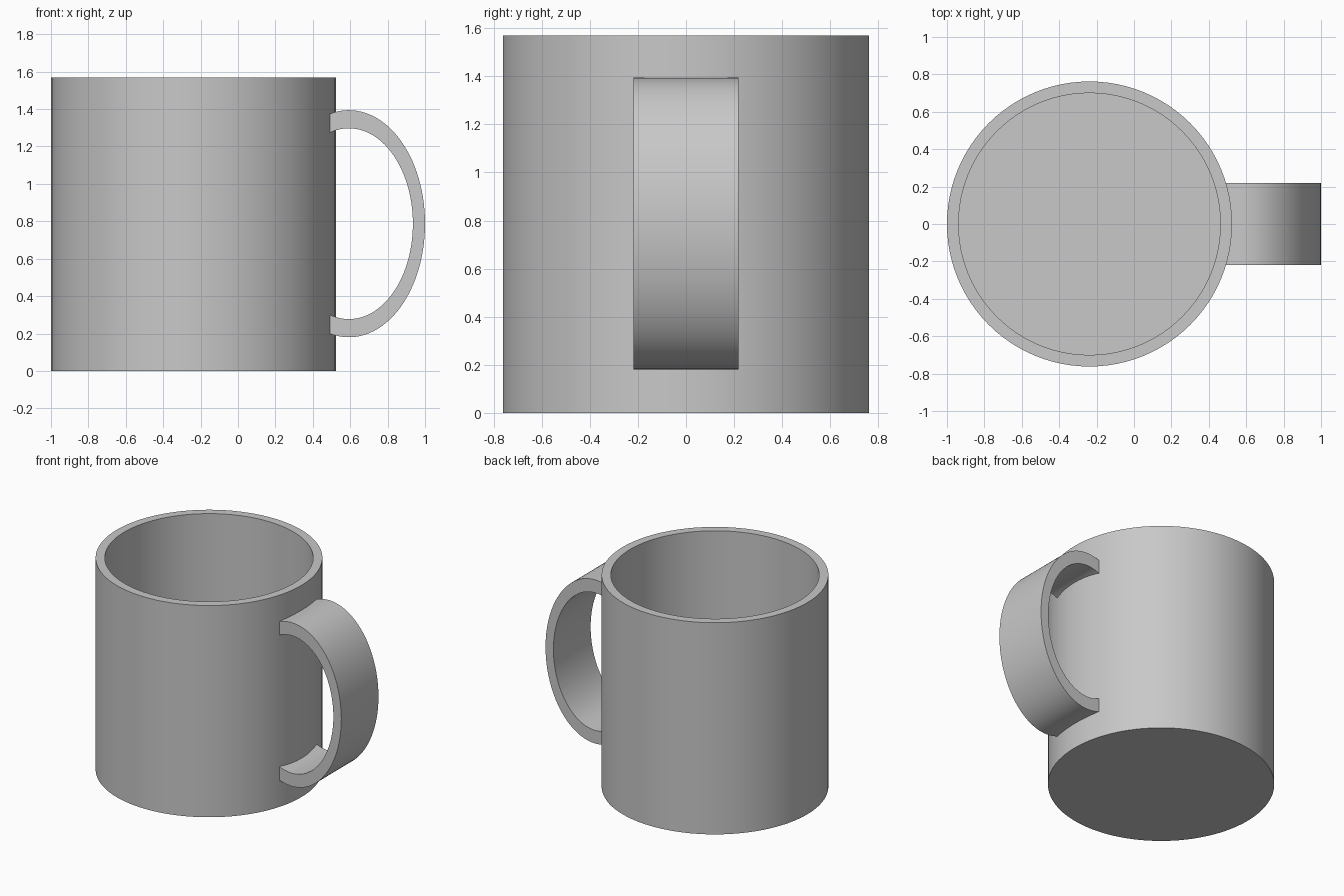
import bpy, bmesh
from math import acos, cos, sin, pi, radians

if "Cube" in bpy.data.objects:
    bpy.data.objects.remove(bpy.data.objects["Cube"], do_unlink=True)

SEGMENTS = 96
BODY_X, RADIUS, INNER, HEIGHT, FLOOR = -0.238, 0.762, 0.70, 1.57, 0.065

grey = bpy.data.materials.new("grey_ceramic")
grey.use_nodes = True
colour = (0.58, 0.58, 0.58, 1)
grey.diffuse_color = colour
grey.node_tree.nodes["Principled BSDF"].inputs["Base Color"].default_value = colour


def finish(name, bm):
    """Turn the bmesh into a smooth-shaded object with sharp rims."""
    bmesh.ops.recalc_face_normals(bm, faces=bm.faces)
    mesh = bpy.data.meshes.new(name)
    bm.to_mesh(mesh)
    bm.free()
    mesh.materials.append(grey)
    obj = bpy.data.objects.new(name, mesh)
    bpy.context.collection.objects.link(obj)
    bpy.ops.object.select_all(action="DESELECT")
    obj.select_set(True)
    bpy.context.view_layer.objects.active = obj
    bpy.ops.object.shade_smooth_by_angle(angle=radians(30))
    return obj


# Cup body: outer wall, rim, inner wall and floor as stacked rings
bm = bmesh.new()
rings = []
for r, z in [(RADIUS, 0), (RADIUS, HEIGHT), (INNER, HEIGHT), (INNER, FLOOR)]:
    angles = [2 * pi * i / SEGMENTS for i in range(SEGMENTS)]
    rings.append([bm.verts.new((r * cos(a), r * sin(a), z)) for a in angles])
for low, high in zip(rings, rings[1:]):
    for i in range(SEGMENTS):
        j = (i + 1) % SEGMENTS
        bm.faces.new((low[i], low[j], high[j], high[i]))
bm.faces.new(rings[0])
bm.faces.new(rings[-1])
finish("cup_body", bm).location.x = BODY_X


# Handle: a wide elliptical band whose ends are buried in the cup wall
HANDLE_X, HANDLE_Z, HALF_WIDTH, END_X = 0.593, 0.787, 0.218, 0.47
STEPS = 64


def arc(rx, rz):
    limit = acos((END_X - HANDLE_X) / rx)
    angles = [limit * (2 * i / STEPS - 1) for i in range(STEPS + 1)]
    return [(HANDLE_X + rx * cos(a), HANDLE_Z + rz * sin(a)) for a in angles]


bm = bmesh.new()
outer, inner = arc(0.407, 0.607), arc(0.342, 0.51)
sections = []
for (ox, oz), (ix, iz) in zip(outer, inner):
    corners = [(ox, -HALF_WIDTH, oz), (ox, HALF_WIDTH, oz),
               (ix, HALF_WIDTH, iz), (ix, -HALF_WIDTH, iz)]
    sections.append([bm.verts.new(c) for c in corners])
for a, b in zip(sections, sections[1:]):
    for i in range(4):
        j = (i + 1) % 4
        bm.faces.new((a[i], a[j], b[j], b[i]))
bm.faces.new(sections[0])
bm.faces.new(sections[-1])
finish("handle", bm)
